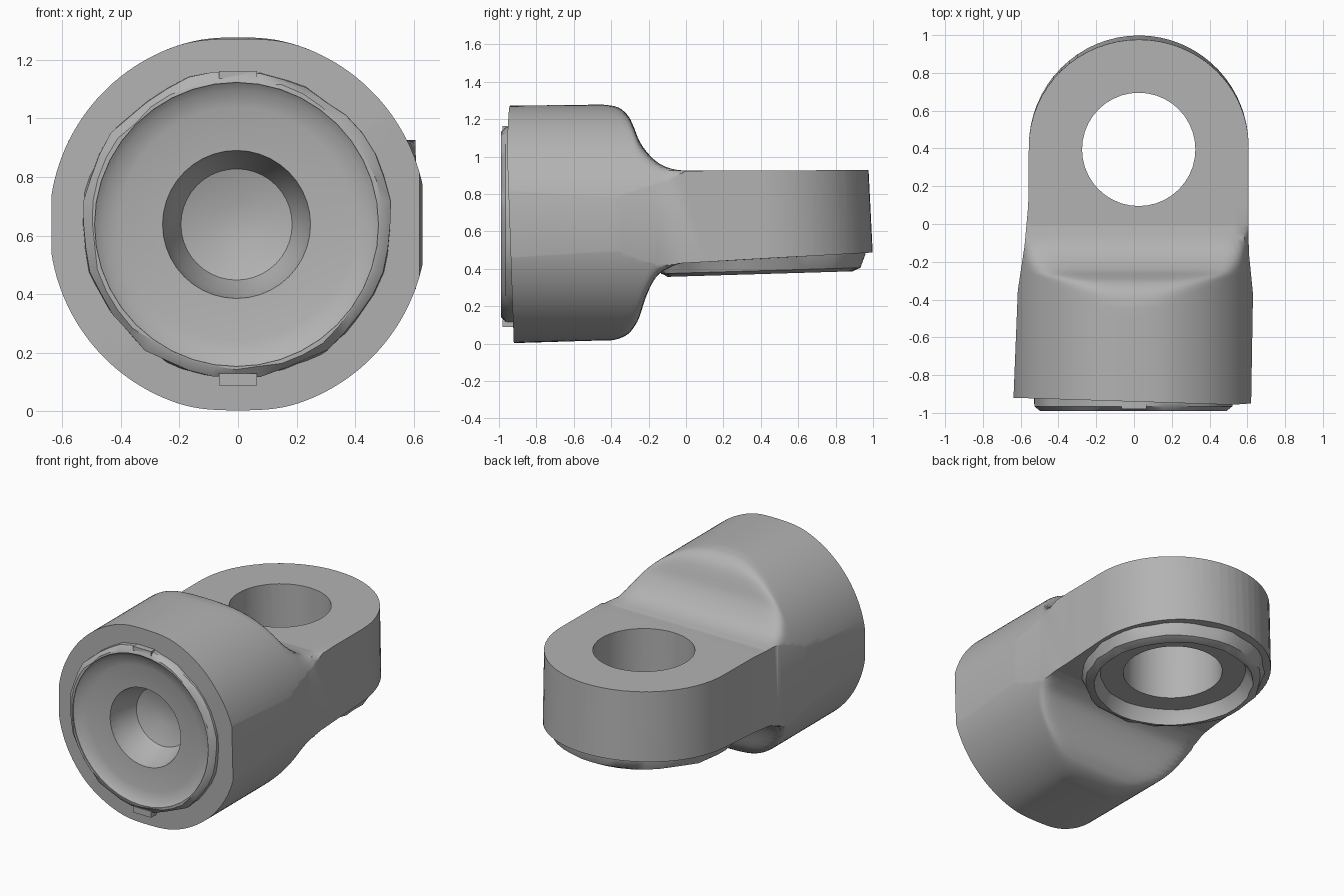
import bpy, bmesh, math, random
from mathutils import Matrix, Vector

random.seed(4)
cube = bpy.data.objects.get("Cube")
if cube:
    bpy.data.objects.remove(cube)

metal = bpy.data.materials.new("grey metal")
metal.use_nodes = True
grey = (0.45, 0.45, 0.45, 1)
metal.diffuse_color = grey
metal.node_tree.nodes["Principled BSDF"].inputs["Base Color"].default_value = grey

MID = 0.638                       # height of the socket axis
EYE = Vector((0.025, 0.41, 0))    # centre of the eye


def make(name, bm):
    bmesh.ops.recalc_face_normals(bm, faces=bm.faces)
    mesh = bpy.data.meshes.new(name)
    bm.to_mesh(mesh)
    bm.free()
    mesh.materials.append(metal)
    ob = bpy.data.objects.new(name, mesh)
    bpy.context.collection.objects.link(ob)
    return ob


def skin(name, rings, matrix=Matrix()):
    """Closed solid through rings of points."""
    bm = bmesh.new()
    loops = [[bm.verts.new(p) for p in ring] for ring in rings]
    sides = len(loops[0])
    for low, high in zip(loops, loops[1:]):
        for i in range(sides):
            j = (i + 1) % sides
            bm.faces.new((low[i], low[j], high[j], high[i]))
    bm.faces.new(loops[0])
    bm.faces.new(loops[-1])
    bm.transform(matrix)
    return make(name, bm)


def turned(name, profile, matrix, sides=40, jag=0):
    """Turned solid from (radius, height) rings, optionally rough."""
    rings = []
    for r, h in profile:
        ring = []
        for i in range(sides):
            a = math.tau * i / sides
            q = r + random.uniform(-jag, jag)
            ring.append((q * math.cos(a), q * math.sin(a), h))
        rings.append(ring)
    return skin(name, rings, matrix)


def combine(target, tool, operation):
    """Apply a boolean to the target and remove the tool."""
    mod = target.modifiers.new("cut", "BOOLEAN")
    mod.operation, mod.object, mod.solver = operation, tool, "EXACT"
    graph = bpy.context.evaluated_depsgraph_get()
    target.data = bpy.data.meshes.new_from_object(target.evaluated_get(graph))
    target.modifiers.clear()
    bpy.data.objects.remove(tool)


def section(y, top, bottom, radius, crisp, lean, count=144):
    """Circle flattened above and below; low crispness rounds the corners."""
    ring = []
    for i in range(count):
        a = math.tau * (i + 0.5) / count
        c, s = math.cos(a), math.sin(a)
        half = top - MID if s > 0 else MID - bottom
        r = (radius ** -crisp + (half / abs(s)) ** -crisp) ** (-1 / crisp)
        ring.append((r * c, y - lean * r * s, MID + r * s))
    return ring


def refine(rows, steps=3):
    """Pass a smooth curve through the inner rows."""
    out = [rows[0]]
    for p, q, r, s in zip(rows, rows[1:], rows[2:], rows[3:]):
        for k in range(steps):
            t = k / steps
            out.append([b + t / 2 * (c - a + t * (2 * a - 5 * b + 4 * c - d
                        + t * (3 * (b - c) + d - a))) for a, b, c, d in zip(p, q, r, s)])
    return out + rows[-2:]


# Body: thick round socket flowing into a flat eye
# station: y, top, bottom, radius, corner crispness, lean
stations = [
    (-0.943, 1.274, 0.0, 0.645, 80, 0.035),
    (-0.5, 1.283, 0.015, 0.645, 80, 0),
    (-0.42, 1.28, 0.015, 0.645, 70, 0),
    (-0.36, 1.265, 0.025, 0.645, 45, 0),
    (-0.31, 1.22, 0.05, 0.645, 28, 0),
    (-0.28, 1.16, 0.085, 0.645, 24, 0),
    (-0.25, 1.085, 0.14, 0.645, 20, 0),
    (-0.21, 1.025, 0.26, 0.645, 20, 0),
    (-0.16, 0.975, 0.355, 0.645, 22, 0),
    (-0.1, 0.942, 0.4, 0.65, 30, 0),
    (-0.02, 0.926, 0.43, 0.67, 60, 0),
    (0.1, 0.925, 0.436, 0.72, 80, 0),
    (1.05, 0.928, 0.49, 0.8, 80, 0)]
fitting = skin("eye_fitting", [section(*s) for s in refine(stations)])

# Plan outline with the rounded eye end, which tapers a little upward
levels = []
for z in (-0.2, 1.6):
    plan = [(-0.638, -0.92), (-0.615, -0.35), (-0.58, -0.12), (-0.56, 0.1)]
    for i in range(33):
        a = math.pi * (1 - i / 32)
        reach = 0.588 - 0.05 * (z - 0.49)
        plan.append((EYE.x + 0.582 * math.cos(a), EYE.y + reach * math.sin(a)))
    plan += [(0.605, 0.1), (0.608, -0.15), (0.63, -0.37), (0.62, -0.96)]
    levels.append([(x, y, z) for x, y in plan])
combine(fitting, skin("plan", levels), "INTERSECT")

along_y = Matrix.Translation((-0.005, 0, MID)) @ Matrix.Rotation(-math.pi / 2, 4, "X")
tilt = Matrix.Translation(EYE) @ Matrix.Rotation(0.03, 4, "X")

# Rough raised rims on the socket mouth and under the eye, with sunken seats
combine(fitting, turned("front_rim", [(0.495, -0.99), (0.525, -0.965), (0.53, -0.85)],
                        along_y, jag=0.008), "UNION")
combine(fitting, turned("front_seat", [(0.49, -1.2), (0.485, -0.985), (0.46, -0.965),
                                       (0.4, -0.95), (0.25, -0.94)], along_y), "DIFFERENCE")
combine(fitting, turned("lower_rim", [(0.49, 0.372), (0.53, 0.39), (0.555, 0.46), (0.54, 0.6)],
                        tilt, jag=0.01), "UNION")
combine(fitting, turned("lower_seat", [(0.485, 0.2), (0.48, 0.375), (0.44, 0.455)],
                        tilt, jag=0.006), "DIFFERENCE")

# Small keys above and below the front rim
for z in (MID - 0.53, MID + 0.505):
    bm = bmesh.new()
    bmesh.ops.create_cube(bm, size=1, matrix=Matrix.Translation((0, -0.935, z))
                          @ Matrix.Diagonal((0.13, 0.09, 0.04, 1)))
    combine(fitting, make("key", bm), "UNION")

# Eye hole and domed socket bore
combine(fitting, turned("eye_hole", [(0.3, 0), (0.3, 1.5)],
                        Matrix.Translation((0.025, 0.395, 0))), "DIFFERENCE")
combine(fitting, turned("bore", [(0.258, -1.2), (0.255, -0.95), (0.235, -0.86), (0.19, -0.76),
                                 (0.07, -0.72)], along_y), "DIFFERENCE")

bpy.ops.object.select_all(action="DESELECT")
fitting.select_set(True)
bpy.context.view_layer.objects.active = fitting
bpy.ops.object.shade_smooth_by_angle(angle=math.radians(38))
